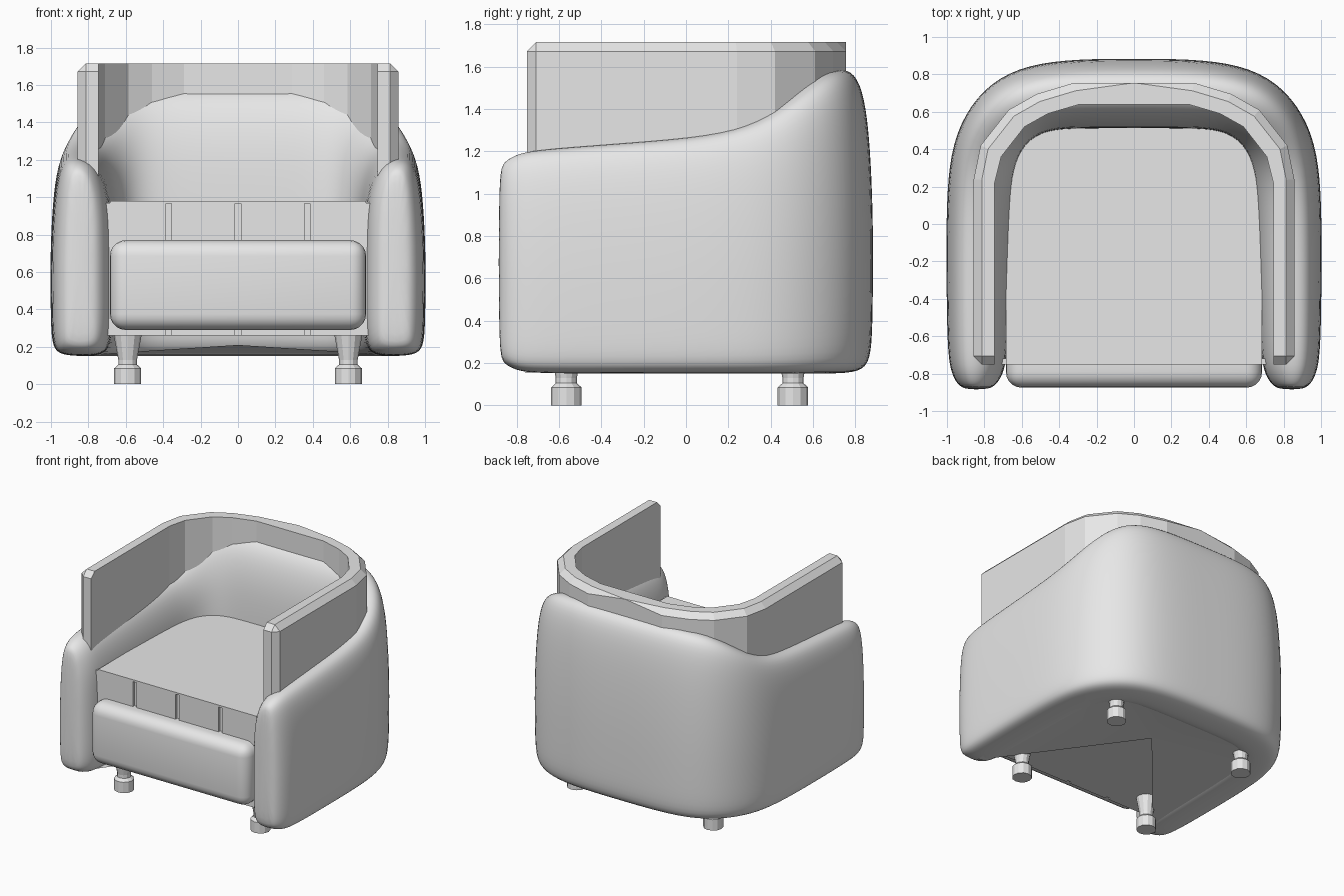
import bpy, bmesh, math
from mathutils import Vector

cube = bpy.data.objects.get("Cube")
if cube:
    bpy.data.objects.remove(cube)

grey = bpy.data.materials.new("upholstery_grey")
grey.use_nodes = True
grey.diffuse_color = (0.8, 0.8, 0.8, 1)
grey.node_tree.nodes["Principled BSDF"].inputs["Base Color"].default_value = (0.8, 0.8, 0.8, 1)


def finish(name, bm, smooth=None):
    bmesh.ops.recalc_face_normals(bm, faces=bm.faces)
    mesh = bpy.data.meshes.new(name)
    bm.to_mesh(mesh)
    bm.free()
    mesh.materials.append(grey)
    obj = bpy.data.objects.new(name, mesh)
    bpy.context.collection.objects.link(obj)
    if smooth:
        bpy.ops.object.select_all(action='DESELECT')
        obj.select_set(True)
        bpy.context.view_layer.objects.active = obj
        bpy.ops.object.shade_smooth_by_angle(angle=math.radians(smooth))
    return obj


def box(name, lo, hi, bevel=0, segments=5):
    bm = bmesh.new()
    bmesh.ops.create_cube(bm, size=1)
    for v in bm.verts:
        v.co = [a + (c + 0.5) * (b - a) for a, b, c in zip(lo, hi, v.co)]
    if bevel:
        bmesh.ops.bevel(bm, geom=bm.edges[:], offset=bevel, segments=segments,
                        profile=0.5, affect='EDGES')
    return finish(name, bm, 40 if bevel else None)


def mirrored(half):
    """Continue a half path, ending on the centre line, to the other side."""
    return half + [(-p[0], p[1], -p[2], *p[3:]) for p in half[-2::-1]]


# Padded shell: outer x y, inner x y, top height, end inset
stations = mirrored([
    (0.99, -0.885, 0.69, -0.885, 1.195, 0.09),
    (0.99, -0.86, 0.69, -0.86, 1.195, 0.045),
    (0.99, -0.79, 0.685, -0.79, 1.20, 0.008),
    (1.0, -0.66, 0.675, -0.66, 1.21, 0),
    (1.005, -0.25, 0.665, -0.25, 1.24, 0),
    (1.005, 0.1, 0.655, 0.13, 1.27, 0),
    (0.985, 0.38, 0.64, 0.29, 1.33, 0),
    (0.91, 0.59, 0.60, 0.40, 1.45, 0),
    (0.77, 0.76, 0.53, 0.47, 1.55, 0),
    (0.57, 0.855, 0.43, 0.505, 1.58, 0),
    (0.3, 0.885, 0.27, 0.51, 1.585, 0),
    (0, 0.885, 0, 0.51, 1.585, 0),
])
# Section: across from outside to inside, share of the height
section = [(0.4, 0), (0.12, 0.01), (0.025, 0.06), (0.01, 0.2), (0, 0.45),
           (0.03, 0.7), (0.09, 0.88), (0.2, 0.98), (0.38, 1.005), (0.6, 0.995),
           (0.8, 0.94), (0.94, 0.82), (1, 0.66), (1, 0.3), (1, 0.07), (0.85, 0)]
base = 0.15
bm = bmesh.new()
rings = []
for ox, oy, ix, iy, top, inset in stations:
    outer, inner = Vector((ox, oy)), Vector((ix, iy))
    width, height = (inner - outer).length, top - base
    ring = []
    for u, h in section:
        u = 0.5 + (u - 0.5) * (1 - 2 * inset / width)
        h = 0.5 + (h - 0.5) * (1 - 2 * inset / height)
        ring.append(bm.verts.new((*outer.lerp(inner, u), base + h * height)))
    rings.append(ring)
for a, b in zip(rings, rings[1:]):
    for i in range(len(section)):
        j = (i + 1) % len(section)
        bm.faces.new((a[i], a[j], b[j], b[i]))
bm.faces.new(rings[0])
bm.faces.new(rings[-1])
shell = finish("padded_arms_and_back", bm, 180)
shell.modifiers.new("Subdivision", 'SUBSURF').levels = 2
shell.modifiers["Subdivision"].render_levels = 2

# Underside cloth, fanned to a raised centre and open at the front
bm = bmesh.new()
centre = bm.verts.new((0, 0.2, 0.21))
rim = [bm.verts.new((ox + (ix - ox) * 0.5, oy + (iy - oy) * 0.5, 0.155))
       for ox, oy, ix, iy, top, inset in stations[2:-2]]
for a, b in zip(rim, rim[1:]):
    bm.faces.new((centre, a, b))
finish("underside_cloth", bm, 60)

# Thin upright panel standing in the shell
panel = mirrored([
    (0.857, -0.75, 0.745, -0.75), (0.857, 0.24, 0.745, 0.22),
    (0.82, 0.42, 0.71, 0.36), (0.67, 0.61, 0.585, 0.52),
    (0.52, 0.695, 0.46, 0.59), (0.32, 0.755, 0.29, 0.64),
    (0, 0.755, 0, 0.64)])
low, high = 0.9, 1.715
bm = bmesh.new()
loops = [[bm.verts.new((x, y, z)) for x, y, z in
          ((p[0], p[1], low), (p[0], p[1], high), (p[2], p[3], high), (p[2], p[3], low))]
         for p in panel]
for a, b in zip(loops, loops[1:]):
    for i in range(4):
        j = (i + 1) % 4
        bm.faces.new((a[i], a[j], b[j], b[i]))
bm.faces.new(loops[0])
bm.faces.new(loops[-1])
chamfer = [bm.edges.get((a[1], b[1])) for a, b in zip(loops, loops[1:])]
for end in (loops[0], loops[-1]):
    chamfer += [bm.edges.get((end[0], end[1])), bm.edges.get((end[1], end[2]))]
bmesh.ops.bevel(bm, geom=chamfer, offset=0.043, segments=1, affect='EDGES')
finish("upright_panel", bm)

# Seat block, top board and front slats
box("seat_block", (-0.685, -0.73, 0.26), (0.685, 0.58, 0.97))
box("seat_top", (-0.685, -0.75, 0.965), (0.685, 0.58, 0.98))
for i in range(4):
    x = -0.555 + 0.37 * i
    box("front_slat", (x - 0.17, -0.75, 0.26), (x + 0.17, -0.72, 0.97))

# Front cushion
box("front_cushion", (-0.685, -0.875, 0.29), (0.685, -0.62, 0.77), 0.085)

# Turned legs
profile = [(0.072, 0), (0.072, 0.085), (0.05, 0.105), (0.05, 0.13), (0.078, 0.28)]
sides = 12
for x in (-0.59, 0.59):
    for y in (-0.565, 0.505):
        bm = bmesh.new()
        hoops = [[bm.verts.new((x + r * math.cos(2 * math.pi * k / sides),
                                y + r * math.sin(2 * math.pi * k / sides), z))
                  for k in range(sides)] for r, z in profile]
        for a, b in zip(hoops, hoops[1:]):
            for k in range(sides):
                n = (k + 1) % sides
                bm.faces.new((a[k], a[n], b[n], b[k]))
        bm.faces.new(hoops[0])
        bm.faces.new(hoops[-1])
        finish(("front" if y < 0 else "back") + "_leg", bm)
